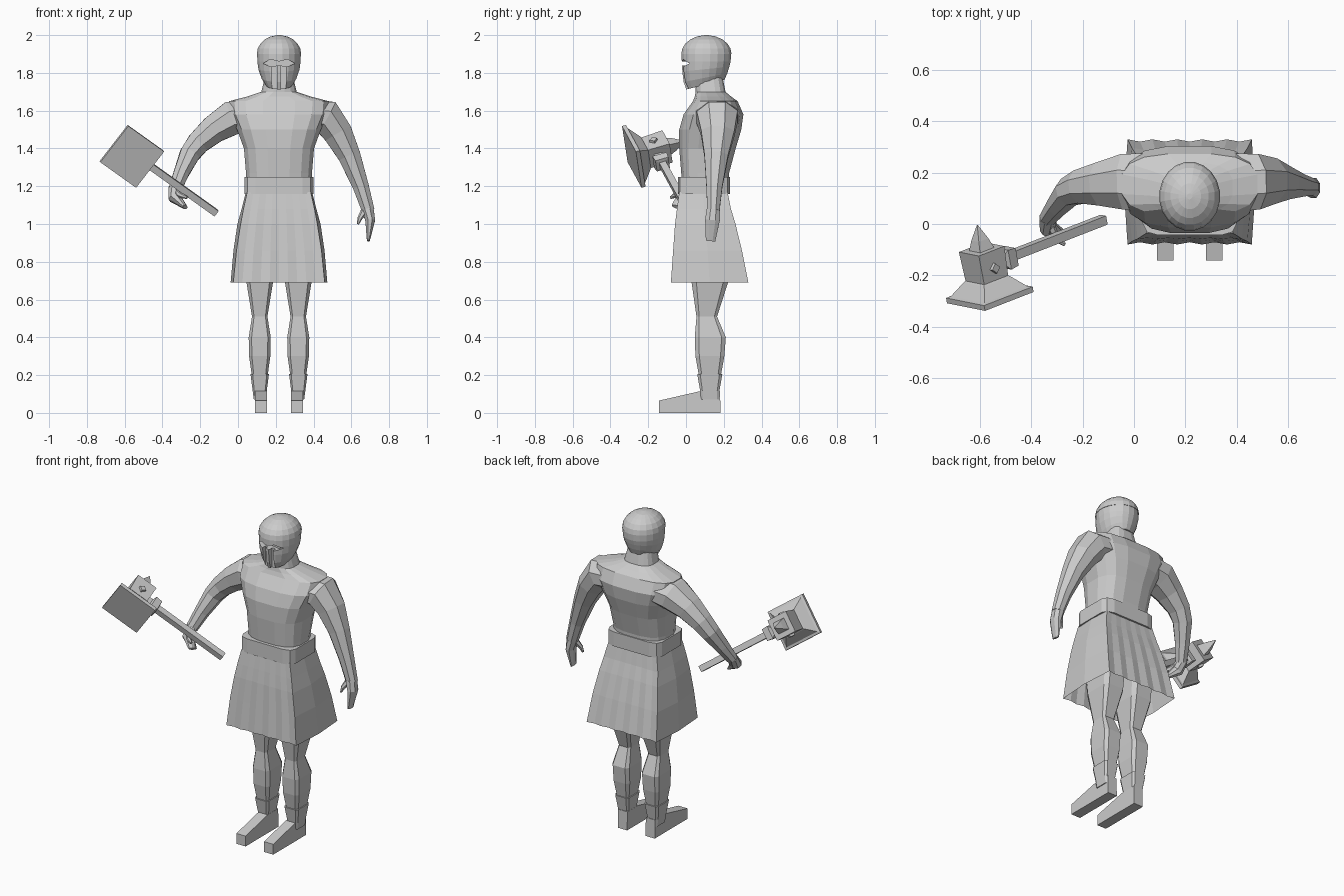
import bpy, bmesh, math
from mathutils import Vector

cube = bpy.data.objects.get("Cube")
if cube:
    bpy.data.objects.remove(cube)

grey = bpy.data.materials.new("stone grey")
grey.use_nodes = True
grey.diffuse_color = (0.6, 0.6, 0.6, 1)
grey.node_tree.nodes["Principled BSDF"].inputs["Base Color"].default_value = (0.6, 0.6, 0.6, 1)

CX = 0.217  # centre line of the figure


def loft(name, rings, cap_end=True):
    """Skin a list of rings that all have the same number of points."""
    bm = bmesh.new()
    loops = [[bm.verts.new(p) for p in ring] for ring in rings]
    n = len(loops[0])
    for a, b in zip(loops, loops[1:]):
        for i in range(n):
            j = (i + 1) % n
            bm.faces.new((a[i], a[j], b[j], b[i]))
    bm.faces.new(loops[0][::-1])
    if cap_end:
        bm.faces.new(loops[-1])
    bmesh.ops.recalc_face_normals(bm, faces=bm.faces)
    mesh = bpy.data.meshes.new(name)
    bm.to_mesh(mesh)
    bm.free()
    mesh.materials.append(grey)
    obj = bpy.data.objects.new(name, mesh)
    bpy.context.collection.objects.link(obj)
    return obj


def oval(x, z, hx, y0, y1, n=16, power=1.0, tilt=0.0):
    """Horizontal rounded ring; a power under one makes it boxier."""
    pts = []
    for i in range(n):
        a = 2 * math.pi * (i + 0.5) / n
        c, s = math.cos(a), math.sin(a)
        dx = math.copysign(abs(c) ** power, c) * hx
        dy = math.copysign(abs(s) ** power, s) * (y1 - y0) / 2
        pts.append((x + dx, (y0 + y1) / 2 + dy, z + tilt * dy))
    return pts


def limb(name, path, n=8):
    """Tube along points (x, y, z, half depth, half thickness)."""
    pts = [Vector(p[:3]) for p in path]
    rings = []
    for i, p in enumerate(path):
        t = (pts[min(i + 1, len(pts) - 1)] - pts[max(i - 1, 0)]).normalized()
        a = Vector((0, 1, 0))
        a = (a - t * a.dot(t)).normalized()
        b = t.cross(a)
        angles = [2 * math.pi * (k + 0.5) / n for k in range(n)]
        rings.append([pts[i] + a * math.cos(q) * p[3] + b * math.sin(q) * p[4] for q in angles])
    return loft(name, rings)


# Torso and neck
torso = [(1.18, .172, -.02, .225), (1.27, .177, -.027, .23), (1.4, .188, -.038, .265),
         (1.5, .225, -.038, .295), (1.58, .262, -.015, .306), (1.65, .268, .035, .275),
         (1.675, .17, .045, .24), (1.7, .095, .05, .21), (1.8, .07, .05, .19)]
loft("torso", [oval(CX, z, hx, y0, y1, power=.7) for z, hx, y0, y1 in torso])

# Arms, one hanging and one reaching for the hammer
limb("left_arm", [(.36, .16, 1.575, .125, .085), (.47, .165, 1.565, .117, .1), (.53, .168, 1.48, .095, .083),
                  (.59, .16, 1.36, .068, .064), (.65, .15, 1.2, .046, .046), (.69, .145, 1.07, .035, .036)])
limb("left_hand", [(.685, .145, 1.08, .037, .036), (.70, .14, 1.02, .042, .028), (.69, .13, .91, .027, .008)])
limb("left_thumb", [(.67, .14, 1.07, .02, .02), (.645, .12, 1.03, .013, .013), (.635, .115, 1.0, .008, .006)], 6)
limb("right_arm", [(.07, .16, 1.575, .125, .085), (-.035, .165, 1.56, .117, .098), (-.13, .155, 1.5, .09, .08),
                   (-.21, .145, 1.43, .07, .066), (-.255, .125, 1.37, .06, .058), (-.30, .07, 1.27, .046, .044),
                   (-.335, .02, 1.18, .032, .036)])
limb("right_hand", [(-.335, .025, 1.19, .032, .036), (-.335, -.015, 1.14, .036, .035),
                    (-.28, -.05, 1.09, .03, .012)])
limb("right_thumb", [(-.33, .0, 1.17, .02, .02), (-.3, -.06, 1.15, .014, .014), (-.27, -.08, 1.14, .008, .008)], 6)

# Belt
loft("belt", [oval(CX, z, .185, -.045, .234, 12, .3) for z in (1.16, 1.25)])


# Pleated skirt
def skirt_ring(z, hx, side, y0, y1, wave):
    xs = [hx * (i / 5 - 1) for i in range(11)]
    front = [(CX + x, y0 + wave * (i % 2), z) for i, x in enumerate(xs)]
    back = [(CX - x, y1 - wave * (i % 2), z) for i, x in enumerate(xs)]
    mid = (y0 + y1) / 2
    return front + [(CX + side, mid, z)] + back + [(CX - side, mid, z)]


loft("skirt", [skirt_ring(1.17, .168, .175, -.036, .22, .001), skirt_ring(1.08, .188, .198, -.048, .238, .002),
               skirt_ring(1.0, .203, .22, -.058, .262, .004), skirt_ring(.86, .225, .241, -.068, .296, .006),
               skirt_ring(.69, .242, .256, -.08, .33, .009)], cap_end=False)

# Legs, greaves and feet
leg = [(.9, .075, .0, .25), (.69, .072, .027, .225), (.51, .042, .054, .166), (.4, .06, .044, .213),
       (.3, .058, .048, .205), (.19, .042, .068, .185)]
greave = [(.205, .05, .058, .194), (.115, .038, .074, .178), (.07, .032, .078, .178)]
for side, word in ((1, "left"), (-1, "right")):
    lx = CX + side * .102
    loft(word + "_leg", [oval(lx, z, hx, y0, y1, 8, .35) for z, hx, y0, y1 in leg])
    loft(word + "_greave", [oval(lx, z, hx, y0, y1, 8, .3) for z, hx, y0, y1 in greave])
    fx = CX + side * .096
    profile = [(-.143, 0), (.183, 0), (.18, .115), (.075, .115), (-.143, .065)]
    loft(word + "_foot", [[(fx + d, y, z) for y, z in profile] for d in (-.032, .032)])

# Helmet: lower shell and a slightly larger dome
shell = [(1.738, .072, .0, .205, .25), (1.775, .094, -.014, .22, .2), (1.82, .11, -.021, .231, .1),
         (1.86, .116, -.024, .238, 0), (1.9, .117, -.025, .24, 0), (1.93, .1, -.01, .22, 0)]
helmet = loft("helmet", [oval(CX, z, hx, y0, y1, 20, 1, k) for z, hx, y0, y1, k in shell])
dome = []
for k in range(6):
    a = math.radians(k * 17)
    r = math.cos(a)
    dome.append(oval(CX, 1.9 + .1 * math.sin(a), .119 * r, .108 - .135 * r, .108 + .135 * r, 20))
loft("helmet_dome", dome)

# Eye slot and breathing slits cut into the helmet
eyes = [(-.085, 1.85), (-.045, 1.872), (0, 1.86), (.045, 1.872), (.085, 1.85),
        (.045, 1.834), (0, 1.84), (-.045, 1.834)]
slit = [(.01, 1.66), (.036, 1.66), (.036, 1.838), (.01, 1.838)]
for outline, depth in ((eyes, .03), (slit, .012), ([(-x, z) for x, z in slit], .012)):
    cutter = loft("cutter", [[(CX + x, y, z) for x, z in outline] for y in (-.2, depth)])
    cutter.hide_render = True
    cut = helmet.modifiers.new("cut", 'BOOLEAN')
    cut.operation = 'DIFFERENCE'
    cut.solver = 'EXACT'
    cut.object = cutter
    bpy.context.view_layer.objects.active = helmet
    bpy.ops.object.modifier_apply(modifier=cut.name)
    bpy.data.objects.remove(cutter)

# Hammer axes: along the handle, along the head, and across both
U = Vector((-.784, -.305, .56)).normalized()
N = Vector((.145, -.955, -.26))
N = (N - U * N.dot(U)).normalized()
W = U.cross(N)
FACE = Vector((-.56, -.287, 1.355))
CORE = FACE - N * .13


def square_loft(name, origin, axis, a, b, steps, turn=0):
    """Stack of square sections (distance, half width) along an axis."""
    rings = []
    for d, h in steps:
        angles = [math.radians(45 + turn + 90 * k) for k in range(4)]
        rings.append([origin + axis * d + (a * math.cos(q) + b * math.sin(q)) * h * math.sqrt(2) for q in angles])
    return loft(name, rings)


square_loft("hammer_head", FACE, -N, U, W,
            [(0, .122), (.022, .122), (.026, .108), (.075, .066), (.08, .06), (.2, .064)])
square_loft("hammer_spike", FACE, -N, U, W, [(.2, .035), (.24, .024), (.3, .001)])
square_loft("hammer_handle", CORE, -U, N, W, [(.05, .018), (.6, .018)])
square_loft("hammer_collar", CORE, -U, N, W, [(.06, .022), (.085, .022), (.095, .04), (.135, .036), (.138, .02)])
for word, axis in (("upper", W), ("lower", -W)):
    square_loft(word + "_stud", CORE, axis, U, N, [(.055, .017), (.075, .014)], 45)
